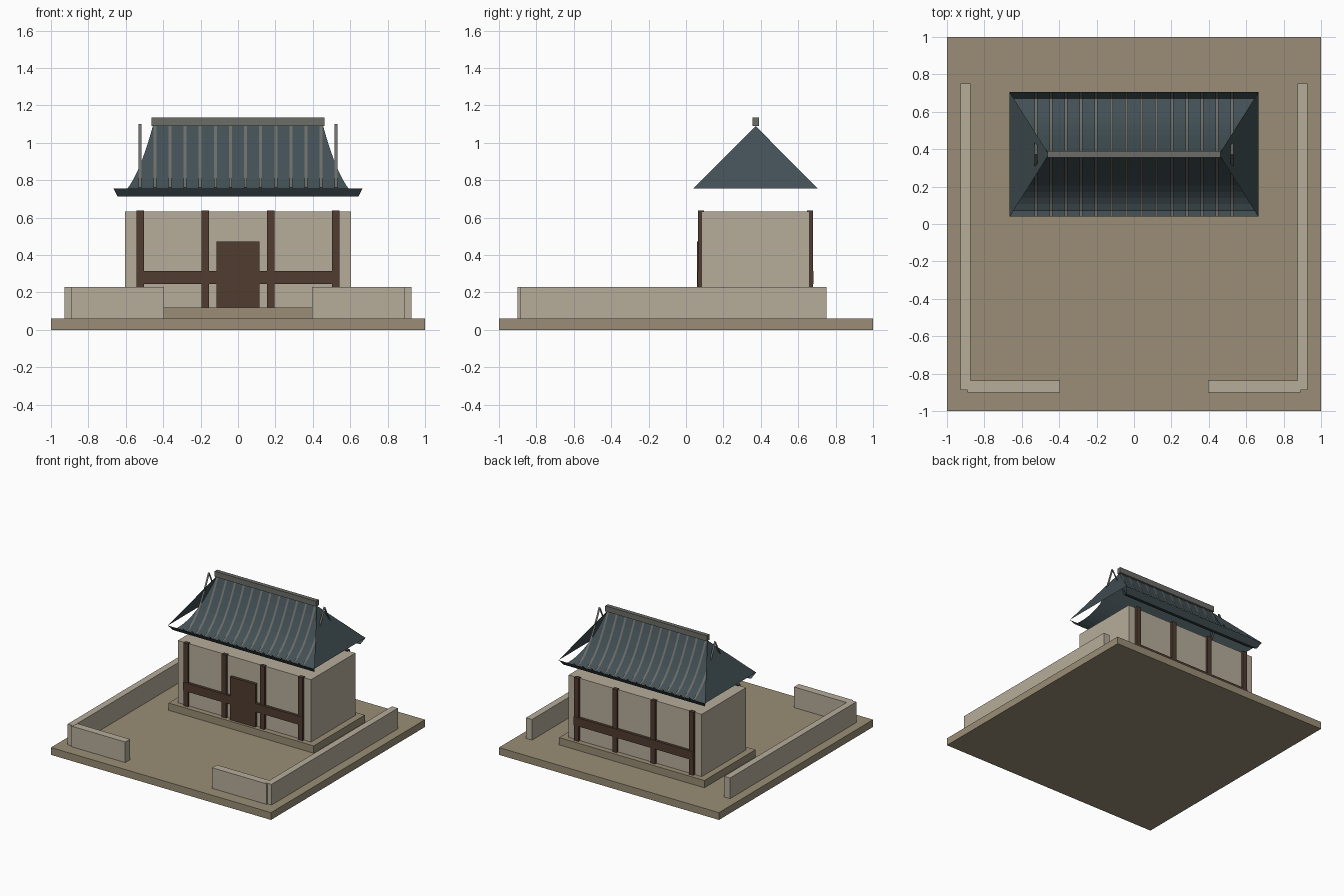
import bpy

cube = bpy.data.objects.get("Cube")
if cube:
    bpy.data.objects.remove(cube, do_unlink=True)


def material(name, rgb):
    m = bpy.data.materials.new(name)
    m.use_nodes = True
    m.diffuse_color = (*rgb, 1)
    m.node_tree.nodes["Principled BSDF"].inputs["Base Color"].default_value = (*rgb, 1)
    return m


EARTH = material("packed_earth", (0.32, 0.27, 0.18))
PLASTER = material("plaster", (0.47, 0.42, 0.33))
WOOD = material("dark_wood", (0.08, 0.045, 0.03))
TILE = material("slate_tile", (0.055, 0.08, 0.09))
STONE = material("ridge_grey", (0.15, 0.15, 0.14))


def mesh_object(name, verts, faces, mat):
    mesh = bpy.data.meshes.new(name)
    mesh.from_pydata(verts, [], faces)
    mesh.materials.append(mat)
    obj = bpy.data.objects.new(name, mesh)
    bpy.context.collection.objects.link(obj)
    return obj


def box(name, xs, ys, zs, mat):
    """Box spanning the given x, y and z ranges."""
    (x0, x1), (y0, y1), (z0, z1) = sorted(xs), sorted(ys), sorted(zs)
    verts = [(x, y, z) for x in (x0, x1) for y in (y0, y1) for z in (z0, z1)]
    faces = [(0, 1, 3, 2), (4, 6, 7, 5), (0, 4, 5, 1), (2, 3, 7, 6), (0, 2, 6, 4), (1, 5, 7, 3)]
    return mesh_object(name, verts, faces, mat)


def strip(name, rows, mat, flip):
    """Sheet of quads through rows of (left, right) points."""
    verts = [p for row in rows for p in row]
    faces = [(i, i + 1, i + 3, i + 2) for i in range(0, len(verts) - 2, 2)]
    if flip:
        faces = [f[::-1] for f in faces]
    return mesh_object(name, verts, faces, mat)


SIDES = ((1, "left"), (-1, "right"))
ENDS = ((-1, "front"), (1, "back"))
YC = 0.372            # middle of the house in depth
HALF_DEPTH = 0.333    # from ridge to eave
EAVE_X, RIDGE_X = 0.665, 0.455
EAVE_Z, RIDGE_Z = 0.755, 1.09

# Ground and courtyard walls
box("ground_slab", (-1, 1), (-1, 1), (0, 0.06), EARTH)
for s, side in SIDES:
    box(f"courtyard_wall_{side}", (s * 0.873, s * 0.927), (-0.888, 0.752), (0.06, 0.23), PLASTER)
    box(f"courtyard_front_wall_{side}", (s * 0.395, s * 0.89), (-0.9, -0.838), (0.06, 0.229), PLASTER)

# House body
box("plinth", (-0.66, 0.66), (YC - 0.332, YC + 0.332), (0.06, 0.12), EARTH)
box("house_walls", (-0.605, 0.605), (YC - 0.288, YC + 0.288), (0.12, 0.632), PLASTER)
box("door", (-0.115, 0.115), (0.06, 0.1), (0.12, 0.473), WOOD)

# Timber frame on front and back
for e, end in ENDS:
    for i in range(4):
        x = (i - 1.5) * 0.348
        box(f"{end}_post_{i + 1}", (x - 0.02, x + 0.02),
            (YC + e * 0.276, YC + e * 0.307), (0.12, 0.638), WOOD)
    box(f"{end}_rail", (-0.543, 0.543), (YC + e * 0.28, YC + e * 0.31), (0.245, 0.315), WOOD)


# Sagging roof profile with an upturned lip at the eave
def slope(t):
    return EAVE_Z if t == 0 else 0.708 + (RIDGE_Z - 0.708) * t * t


STEPS = [i / 10 for i in range(11)]
for e, end in ENDS:
    rows = []
    for t in STEPS:
        x = EAVE_X + (RIDGE_X - EAVE_X) * t
        y = YC + e * HALF_DEPTH * (1 - t)
        rows.append(((-x, y, slope(t)), (x, y, slope(t))))
    strip(f"{end}_roof_slope", rows, TILE, e > 0)
    # Flat tile battens running the full slope
    for i in range(14):
        x = (i - 6.5) * 0.0808
        path = [(YC + e * HALF_DEPTH * (1 - t), slope(t) + 0.01) for t in STEPS]
        strip(f"{end}_batten_{i + 1}", [((x - 0.008, y, z), (x + 0.008, y, z)) for y, z in path],
              STONE, e > 0)

# Straight hip ends and ridge beam
for s, side in SIDES:
    tri = [(s * EAVE_X, YC - HALF_DEPTH, EAVE_Z), (s * EAVE_X, YC + HALF_DEPTH, EAVE_Z),
           (s * RIDGE_X, YC, RIDGE_Z)]
    mesh_object(f"{side}_roof_hip", tri, [(0, 1, 2) if s > 0 else (2, 1, 0)], TILE)
box("ridge_beam", (-0.462, 0.462), (YC - 0.017, YC + 0.017), (1.09, 1.135), STONE)
